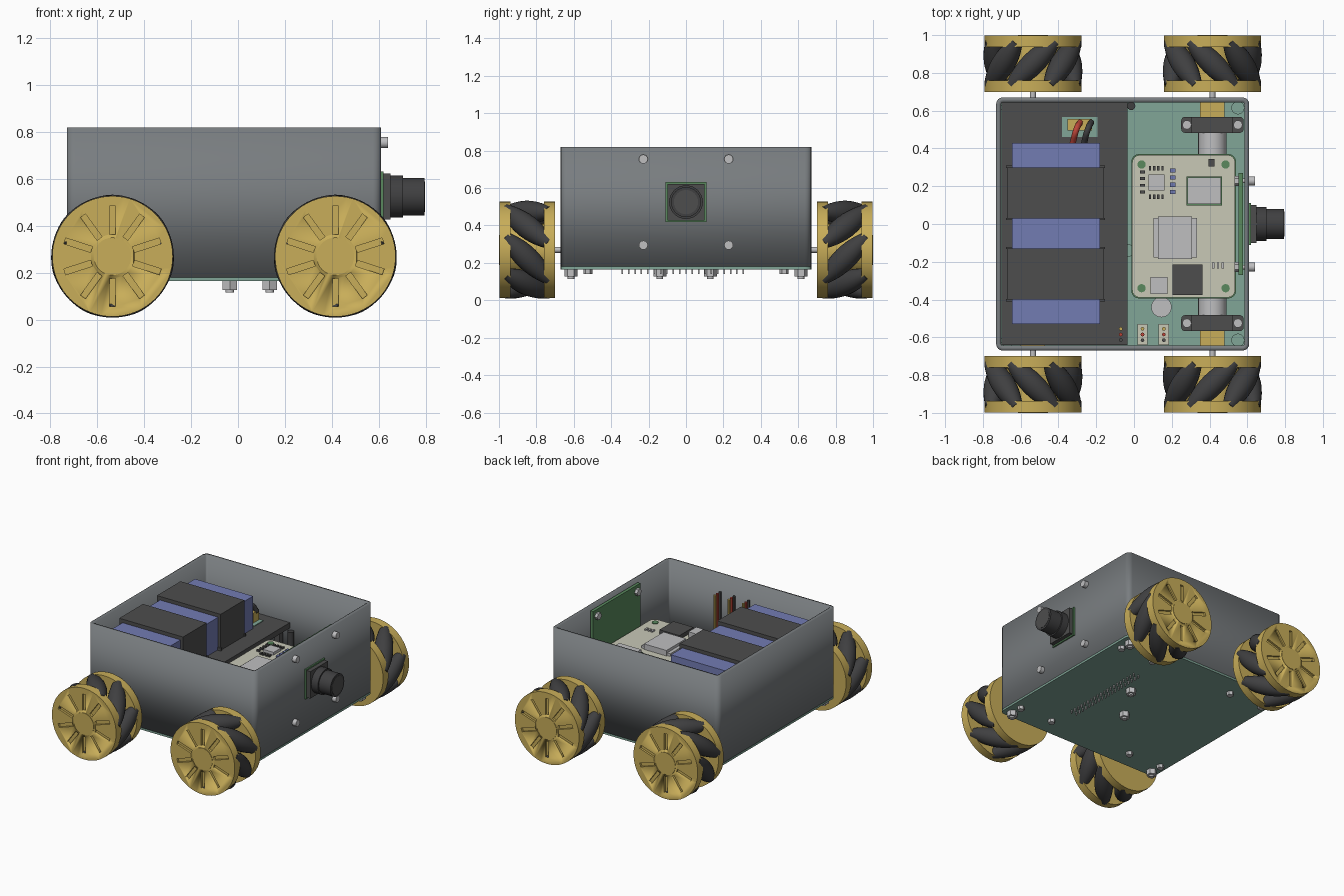
import bpy, bmesh
from math import radians, sin, cos, pi, sqrt
from mathutils import Vector, Matrix

if "Cube" in bpy.data.objects:
    bpy.data.objects.remove(bpy.data.objects["Cube"])


def material(name, r, g, b):
    m = bpy.data.materials.new(name)
    m.use_nodes = True
    m.diffuse_color = (r, g, b, 1)
    m.node_tree.nodes["Principled BSDF"].inputs["Base Color"].default_value = (r, g, b, 1)
    return m


BODY = material("body grey", .19, .205, .215)
DARK = material("dark plastic", .075, .075, .075)
RUBBER = material("black rubber", .05, .05, .052)
GOLD = material("gold yellow", .58, .42, .1)
BLUE = material("battery blue", .17, .2, .45)
PALE = material("pale board green", .22, .38, .31)
GREEN = material("board green", .1, .25, .11)
CREAM = material("cream", .58, .58, .47)
SILVER = material("silver", .52, .52, .53)
RED = material("wire red", .5, .06, .04)


def finish(name, bm, mat, loc=(0, 0, 0)):
    bmesh.ops.recalc_face_normals(bm, faces=bm.faces)
    me = bpy.data.meshes.new(name)
    bm.to_mesh(me)
    bm.free()
    me.materials.append(mat)
    me.shade_smooth()
    me.set_sharp_from_angle(angle=radians(35))
    ob = bpy.data.objects.new(name, me)
    ob.location = loc
    bpy.context.collection.objects.link(ob)
    return ob


def add_box(bm, center, size, turn=Matrix()):
    return bmesh.ops.create_cube(
        bm, matrix=turn @ Matrix.Translation(center) @ Matrix.Diagonal((*size, 1)))


AXIS = {"x": Matrix.Rotation(pi / 2, 4, "Y"), "y": Matrix.Rotation(pi / 2, 4, "X"), "z": Matrix()}


def add_cyl(bm, center, r, depth, axis="z", sides=24):
    bmesh.ops.create_cone(bm, cap_ends=True, segments=sides, radius1=r, radius2=r, depth=depth,
                          matrix=Matrix.Translation(center) @ AXIS[axis])


def box(name, center, size, mat, bevel=0):
    bm = bmesh.new()
    add_box(bm, center, size)
    if bevel:  # round the upright edges only
        edges = [e for e in bm.edges if abs(e.verts[0].co.z - e.verts[1].co.z) > 1e-4]
        bmesh.ops.bevel(bm, geom=edges, offset=bevel, segments=4, profile=.5, affect="EDGES")
    return finish(name, bm, mat)


def cyl(name, center, r, depth, mat, axis="z", sides=24):
    bm = bmesh.new()
    add_cyl(bm, center, r, depth, axis, sides)
    return finish(name, bm, mat)


def wire(name, points, r, mat):
    cu = bpy.data.curves.new(name, "CURVE")
    cu.dimensions = "3D"
    cu.bevel_depth, cu.bevel_resolution, cu.use_fill_caps = r, 2, True
    sp = cu.splines.new("BEZIER")
    sp.bezier_points.add(len(points) - 1)
    for p, co in zip(sp.bezier_points, points):
        p.co = co
        p.handle_left_type = p.handle_right_type = "AUTO"
    cu.materials.append(mat)
    bpy.context.collection.objects.link(bpy.data.objects.new(name, cu))


# Open case with thin walls, on a circuit board floor
MID = -.06
case = bmesh.new()
add_box(case, (MID, 0, .5), (1.34, 1.34, .64))
uprights = [e for e in case.edges if abs(e.verts[0].co.z - e.verts[1].co.z) > .1]
bmesh.ops.bevel(case, geom=uprights, offset=.035, segments=4, profile=.5, affect="EDGES")
bmesh.ops.delete(case, geom=[f for f in case.faces if abs(f.normal.z) > .9], context="FACES")
walls = finish("case_walls", case, BODY).modifiers.new("thickness", "SOLIDIFY")
walls.thickness, walls.offset = .026, -1
box("floor_board", (MID, 0, .173), (1.34, 1.34, .016), PALE, .035)

# Wheel disc with ten recessed slots, shared by all wheels (axis along y, outside at -y)
bm = bmesh.new()
add_cyl(bm, (0, -.117, 0), .257, .06, "y", 64)
disc = finish("wheel_outer_disc", bm, GOLD)
bm = bmesh.new()
for k in range(10):
    add_box(bm, (0, -.147, .154), (.026, .03, .12), Matrix.Rotation(k * pi / 5, 4, "Y"))
cutter = finish("slot_cutter", bm, GOLD)
cutter.hide_render = True
cut = disc.modifiers.new("slots", "BOOLEAN")
cut.operation, cut.object, cut.solver = "DIFFERENCE", cutter, "EXACT"
disc_mesh = bpy.data.meshes.new_from_object(disc.evaluated_get(bpy.context.evaluated_depsgraph_get()))
for ob in (disc, cutter):
    bpy.data.objects.remove(ob)


def rollers(name, hub, hand):
    # Barrel rollers set at 45 degrees, their outline following the wheel circle
    bm = bmesh.new()
    outer, axle, half, rings, sides = .263, .2, .168, 10, 18
    for k in range(7):
        a = pi / 2 + k * 2 * pi / 7
        out = Vector((cos(a), 0, sin(a)))
        tan = Vector((-sin(a), 0, cos(a)))
        along = (Vector((0, 1, 0)) + hand * tan).normalized()
        side = along.cross(out)
        loops = []
        for i in range(rings + 1):
            s = half * (2 * i / rings - 1)
            r = outer - sqrt(axle ** 2 + s * s / 2)
            loops.append([bm.verts.new(out * axle + along * s
                                       + (out * cos(t) + side * sin(t)) * r)
                          for t in (2 * pi * j / sides for j in range(sides))])
        for p, q in zip(loops, loops[1:]):
            for j in range(sides):
                n = (j + 1) % sides
                bm.faces.new((p[j], p[n], q[n], q[j]))
        bm.faces.new(loops[0])
        bm.faces.new(loops[-1])
    return finish(name, bm, RUBBER, hub)


# Four wheels, each with its motor, bracket and axle
for xn, x in (("rear", -.535), ("front", .415)):
    for yn, s in (("left", 1), ("right", -1)):
        tag = f"{xn}_{yn}_"
        hub = Vector((x, s * .85, .27))
        d = bpy.data.objects.new(tag + "wheel_outer_disc", disc_mesh)
        d.location = hub
        d.rotation_euler.z = pi if s > 0 else 0
        bpy.context.collection.objects.link(d)
        cyl(tag + "wheel_cap", (x, s * .99, .27), .08, .02, GOLD, "y", 32)
        cyl(tag + "wheel_core", hub, .14, .2, GOLD, "y", 32)
        cyl(tag + "wheel_inner_disc", (x, s * .73, .27), .257, .06, GOLD, "y", 64)
        rollers(tag + "rollers", hub, s if x > 0 else -s)
        cyl(tag + "axle", (x, s * .68, .27), .016, .08, SILVER, "y", 12)
        cyl(tag + "motor", (x, s * .46, .27), .075, .2, SILVER, "y")
        box(tag + "gearbox", (x, s * .6, .27), (.13, .1, .13), GOLD)
        box(tag + "motor_bracket", (x, s * .525, .27), (.22, .085, .17), DARK)
        box(tag + "bracket_foot", (x, s * .525, .2), (.33, .085, .04), DARK, .02)
        for dx in (-.135, .135):
            cyl(tag + "bracket_screw", (x + dx, s * .525, .2), .024, .07, SILVER, sides=12)
            cyl(tag + "bracket_nut", (x + dx, s * .525, .155), .024, .03, SILVER, sides=6)

# Bolts and header pins under the floor
bolts = [(.135, .13), (-.035, -.14)] + [(MID + i * .61, j * .615) for i in (-1, 1) for j in (-1, 1)]
for bx, by in bolts:
    cyl("floor_bolt", (bx, by, .147), .035, .04, SILVER, sides=6)
    cyl("floor_bolt_tip", (bx, by, .125), .018, .02, SILVER, sides=12)
    cyl("floor_bolt_head", (bx, by, .195), .035, .03, PALE, sides=16)
bm = bmesh.new()
for k in range(20):
    for px in (.22, .26):
        add_box(bm, (px, -.34 + k * .034, .155), (.008, .008, .03))
finish("header_pins", bm, SILVER)

# Shelf with battery pack, straps and power plug
box("battery_shelf", (-.368, .007, .49), (.665, 1.295, .04), DARK)
for y in (-.6, .61):
    box("shelf_support", (-.66, y, .32), (.06, .06, .3), DARK)
    box("shelf_support", (-.1, y, .32), (.04, .04, .3), DARK)
box("battery_pack", (-.4125, -.05, .627), (.465, .96, .236), BLUE)
for y in (-.265, .165):
    box("battery_strap", (-.415, y, .64), (.51, .27, .262), DARK)
    for dy in (-.138, .138):
        box("strap_edge", (-.415, y + dy, .52), (.525, .012, .02), DARK)
box("plug_window", (-.287, .513, .512), (.19, .105, .006), PALE)
box("power_plug", (-.287, .525, .55), (.13, .06, .075), GOLD)
for dx, mat in ((-.03, RED), (.03, RUBBER)):
    px = -.295 + dx
    wire("battery_wire", [(px + .04, .54, .58), (px + .02, .5, .635), (px, .425, .6)], .016, mat)

# Control board raised on posts
TOP = .505
box("control_board", (.263, -.012, TOP - .012), (.545, .755, .024), CREAM, .04)
box("control_board_edge", (.263, -.012, TOP - .016), (.555, .765, .014), GREEN, .042)
for x in (.04, .485):
    for y in (-.34, .315):
        cyl("board_post", (x, y, .33), .025, .3, SILVER, sides=12)
        cyl("board_hole_ring", (x, y, TOP + .002), .022, .006, GREEN, sides=16)


def chip(name, x, y, w, d, h, mat):
    box(name, (x, y, TOP + h / 2), (w, d, h), mat)


chip("processor_shield", .218, -.072, .18, .225, .04, SILVER)
chip("processor_flange", .218, -.072, .23, .21, .02, SILVER)
chip("radio_edge", .372, .175, .19, .155, .008, GREEN)
chip("radio_shield", .372, .175, .175, .14, .03, SILVER)
chip("memory_chip", .283, -.295, .16, .16, .03, DARK)
chip("port_block", .132, -.325, .09, .09, .04, SILVER)
chip("sensor_chip", .118, .22, .085, .085, .02, SILVER)
chip("reset_button", .41, .325, .03, .04, .02, DARK)
for k in range(4):
    chip("resistor", .205, .17 + k * .038, .028, .022, .012, BLUE)
    chip("resistor", .045, .17 + k * .035, .025, .015, .012, DARK)
    for dy in (-.075, .075):
        chip("capacitor", .085 + k * .022, .22 + dy, .012, .024, .012, DARK)
for k in range(3):
    chip("small_part", .42 + k * .025, -.22, .012, .03, .01, SILVER)

# Floor parts: tall capacitor, buzzer, three-wire sockets
cyl("tall_capacitor", (.145, -.44, .3), .054, .25, SILVER)
cyl("buzzer", (-.015, .625, .32), .022, .28, RUBBER, sides=16)
for x in (-.07, .045, .158):
    box("wire_socket", (x, -.585, .25), (.055, .11, .14), CREAM)
    for dy, mat in ((-.03, DARK), (0, RED), (.03, GOLD)):
        cyl("socket_wire", (x, -.585 + dy, .5), .01, .42, mat, sides=8)

# Camera on the +x wall
CAM = .525
box("camera_board", (.565, 0, CAM), (.022, .54, .55), GREEN)
box("camera_gasket", (.613, 0, CAM), (.014, .22, .215), GREEN)
box("camera_mount", (.632, 0, CAM), (.035, .2, .195), DARK)
cyl("lens_collar", (.67, 0, CAM), .09, .065, RUBBER, "x", 40)
cyl("lens_barrel", (.745, 0, CAM), .08, .1, RUBBER, "x", 40)
cyl("lens_glass", (.793, 0, CAM), .065, .008, DARK, "x", 40)
for y in (-.228, .228):
    for z in (.295, .755):
        cyl("camera_screw", (.59, y, z), .012, .09, SILVER, "x", 12)
        cyl("camera_screw_head", (.625, y, z), .024, .03, SILVER, "x", 16)
        cyl("camera_nut", (.545, y, z), .026, .025, SILVER, "x", 6)
